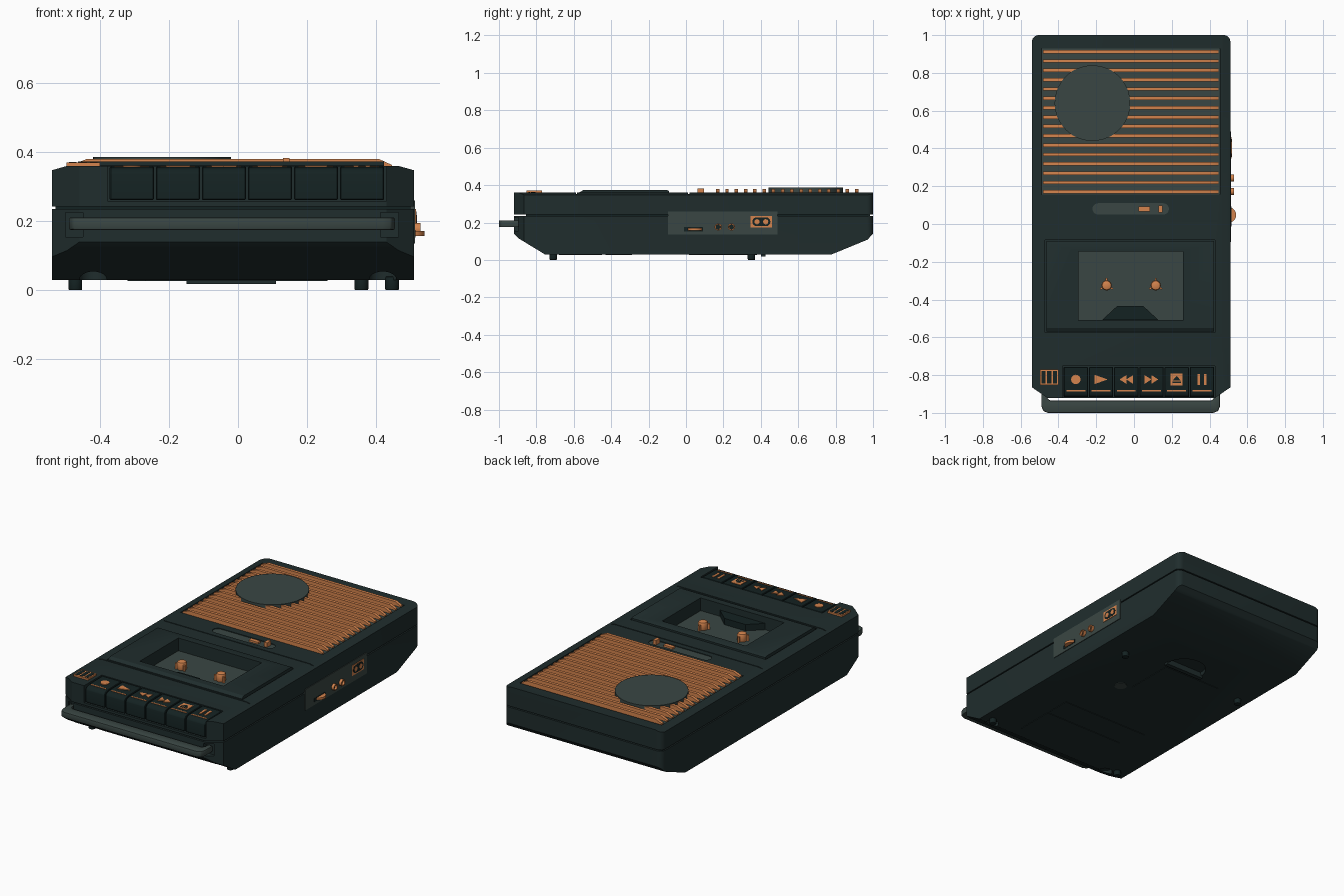
import bpy, bmesh, math


def mat(name, rgb):
    m = bpy.data.materials.new(name)
    m.diffuse_color = (*rgb, 1)
    return m


CASE = mat("case", (0.014, 0.026, 0.026))
DARK = mat("dark", (0.007, 0.016, 0.016))
LIGHT = mat("light", (0.042, 0.062, 0.057))
ACCENT = mat("accent", (0.66, 0.23, 0.075))


def prism(name, pts, axis, a, b, m=CASE):
    """Extrude a 2D outline along an axis from a to b."""
    put = {"x": lambda u, v, w: (w, u, v), "y": lambda u, v, w: (u, w, v),
           "z": lambda u, v, w: (u, v, w)}[axis]
    bm = bmesh.new()
    lo = [bm.verts.new(put(u, v, a)) for u, v in pts]
    hi = [bm.verts.new(put(u, v, b)) for u, v in pts]
    bm.faces.new(lo)
    bm.faces.new(hi)
    for i in range(len(pts)):
        j = (i + 1) % len(pts)
        bm.faces.new((lo[i], lo[j], hi[j], hi[i]))
    bmesh.ops.recalc_face_normals(bm, faces=bm.faces)
    me = bpy.data.meshes.new(name)
    bm.to_mesh(me)
    bm.free()
    me.materials.append(m)
    ob = bpy.data.objects.new(name, me)
    bpy.context.collection.objects.link(ob)
    return ob


def box(name, x0, x1, y0, y1, z0, z1, m=CASE):
    return prism(name, [(x0, y0), (x1, y0), (x1, y1), (x0, y1)], "z", z0, z1, m)


def arc(u, v, r, a0=0, a1=360, n=32):
    full = a1 - a0 == 360
    return [(u + r * math.cos(t), v + r * math.sin(t)) for t in
            (math.radians(a0 + (a1 - a0) * i / n) for i in range(n if full else n + 1))]


def apply(ob, mod):
    bpy.context.view_layer.objects.active = ob
    bpy.ops.object.modifier_apply(modifier=mod.name)


def boolean(ob, cutter, op="DIFFERENCE"):
    cutter.hide_render = True
    mod = ob.modifiers.new("cut", "BOOLEAN")
    mod.operation, mod.object, mod.solver = op, cutter, "EXACT"
    apply(ob, mod)
    bpy.data.objects.remove(cutter)


def bevel(ob, w, n=2):
    mod = ob.modifiers.new("bevel", "BEVEL")
    mod.width, mod.segments, mod.limit_method = w, n, "ANGLE"
    apply(ob, mod)


# case halves: intersection of side, plan and front silhouettes
side = [(-0.755, 0.03), (0.78, 0.03), (0.97, 0.108), (1, 0.14), (1, 0.36),
        (-0.92, 0.36), (-0.92, 0.14), (-0.895, 0.115)]
plan = ([(-0.54, -0.865), (-0.46, -0.92), (0.43, -0.92), (0.51, -0.865)]
        + arc(0.475, 0.965, 0.035, 0, 90, 6) + arc(-0.505, 0.965, 0.035, 90, 180, 6))
sections = {
    "lower_case": [(-1, -0.1), (1, -0.1), (1, 0.236), (-1, 0.236)],
    "upper_case": [(-1, 0.243), (1, 0.243), (1, 0.2485), (0.51, 0.348), (0.46, 0.362),
                   (0.44, 0.4), (-0.47, 0.4), (-0.49, 0.362), (-0.54, 0.348), (-1, 0.2485)]}
halves = []
for name, sec in sections.items():
    ob = prism(name, side, "x", -0.8, 0.8)
    boolean(ob, prism("plan_cutter", plan, "z", -0.2, 0.6), "INTERSECT")
    boolean(ob, prism("section_cutter", sec, "y", -1.3, 1.3), "INTERSECT")
    halves.append(ob)
lower, upper = halves
box("seam_core", -0.53, 0.50, -0.855, 0.985, 0.225, 0.254, DARK)

# openings in the upper case
for c in [(-0.49, 0.455, 0.155, 0.93, 0.35, 0.5), (-0.47, 0.43, -0.575, -0.085, 0.345, 0.5),
          (-0.295, 0.26, -0.51, -0.145, 0.29, 0.5), (-0.378, 0.43, -1.1, -0.752, 0.258, 0.5),
          (-0.8, 0.8, 0.012, 0.018, 0.353, 0.5), (-0.8, 0.8, -0.588, -0.582, 0.353, 0.5)]:
    boolean(upper, box("cutter", *c))
slot = arc(0.155, 0.08, 0.03, -90, 90, 10) + arc(-0.19, 0.08, 0.03, 90, 270, 10)
boolean(upper, prism("cutter", slot, "z", 0.35, 0.5))

# openings in the lower case: handle pockets, screw wells, battery finger notch
for x in (-0.475, 0.44):
    boolean(lower, box("cutter", x - 0.026, x + 0.026, -1.1, -0.885, 0.155, 0.226))
for x in (-0.42, 0.42):
    boolean(lower, prism("cutter", arc(x, -0.755, 0.04, n=24), "z", -0.1, 0.06))
boolean(lower, prism("cutter", arc(-0.02, 0.42, 0.12, 0, 180, 20), "z", -0.1, 0.055))

# speaker grille
box("grille_base", -0.488, 0.453, 0.157, 0.928, 0.345, 0.355, LIGHT)
bar = [(-0.483, 0.352), (-0.483, 0.363), (-0.44, 0.38), (0.41, 0.38), (0.447, 0.363), (0.447, 0.352)]
for i in range(16):
    y = 0.17 + i * 0.0495
    prism(f"grille_bar_{i}", bar, "y", y - 0.009, y + 0.009, ACCENT)
prism("speaker_disc", arc(-0.22, 0.64, 0.2, n=64), "z", 0.35, 0.386, LIGHT)

# indicator slot with two small switches
prism("indicator_strip", slot, "z", 0.345, 0.356, LIGHT)
box("indicator_lamp", 0.025, 0.085, 0.067, 0.092, 0.35, 0.367, ACCENT)
box("indicator_switch", 0.13, 0.15, 0.062, 0.097, 0.35, 0.383, ACCENT)

# cassette door with window
door = prism("cassette_door", [(-0.57, 0.342), (-0.57, 0.361), (-0.55, 0.373), (-0.1, 0.373),
                               (-0.09, 0.368), (-0.09, 0.342)], "x", -0.464, 0.424)
boolean(door, box("cutter", -0.295, 0.26, -0.51, -0.145, 0.3, 0.5))
box("cassette_bay_floor", -0.294, 0.259, -0.509, -0.146, 0.285, 0.297, LIGHT)
prism("tape_head_cover", [(-0.17, -0.509), (0.13, -0.509), (0.05, -0.435), (-0.09, -0.435)],
      "z", 0.29, 0.335, DARK)
for x in (-0.145, 0.115):
    hub = prism("spindle_hub", arc(x, -0.325, 0.027, n=16), "z", 0.29, 0.345, ACCENT)
    bevel(hub, 0.012)
    for k in range(3):
        a = math.radians(90 + 120 * k)
        d, p = (math.cos(a), math.sin(a)), (-math.sin(a) * 0.005, math.cos(a) * 0.005)
        fin = [(x + s * p[0] + r * d[0], -0.325 + s * p[1] + r * d[1])
               for r, s in ((0, -1), (0.038, -1), (0.038, 1), (0, 1))]
        prism("spindle_fin", fin, "z", 0.29, 0.33, ACCENT)

# piano keys with symbols
key_profile = [(-0.757, 0.262), (-0.757, 0.359), (-0.885, 0.357), (-0.905, 0.352),
               (-0.917, 0.338), (-0.917, 0.262)]


def icon(pts):
    prism("key_symbol", pts, "z", 0.35, 0.3615, ACCENT)


def rect(x, y, w, h):
    return [(x - w, y - h), (x + w, y - h), (x + w, y + h), (x - w, y + h)]


def tri(x, y, w, h):
    return [(x - w, y - h), (x + w, y), (x - w, y + h)]


for i in range(6):
    x0 = -0.374 + i * 0.1335
    cx, cy = x0 + 0.066, -0.823
    key = prism(f"key_{i}", key_profile, "x", x0 + 0.002, x0 + 0.1305, DARK)
    bevel(key, 0.003, 1)
    prism("key_line", rect(cx, -0.882, 0.05, 0.004), "z", 0.35, 0.3595, ACCENT)
    if i == 0:
        icon(arc(cx, cy, 0.025, n=24))
    elif i == 1:
        icon(tri(cx, cy, 0.035, 0.025))
    elif i in (2, 3):
        for s in (-0.018, 0.018):
            icon(tri(cx + s, cy, 0.018 * (-1 if i == 2 else 1), 0.023))
    elif i == 4:
        prism("eject_plate", rect(cx, cy, 0.032, 0.031), "z", 0.35, 0.361, ACCENT)
        prism("eject_arrow", [(cx - 0.022, cy - 0.006), (cx + 0.022, cy - 0.006), (cx, cy + 0.019)],
              "z", 0.35, 0.3622, DARK)
        prism("eject_bar", rect(cx, cy - 0.016, 0.022, 0.004), "z", 0.35, 0.3622, DARK)
    else:
        for s in (-0.017, 0.017):
            icon(rect(cx + s, cy, 0.007, 0.03))

# tape counter
box("counter_frame", -0.497, -0.4, -0.853, -0.77, 0.34, 0.37, ACCENT)
for x in (-0.479, -0.4485, -0.418):
    prism("counter_window", rect(x, -0.8115, 0.011, 0.034), "z", 0.34, 0.3712, DARK)

# carrying handle
handle = prism("handle", [(-0.49, -0.89), (-0.49, -0.965), (-0.48, -0.99), (-0.455, -1), (0.42, -1),
                          (0.445, -0.99), (0.455, -0.965), (0.455, -0.89), (0.425, -0.89),
                          (0.425, -0.92), (0.41, -0.935), (-0.445, -0.935), (-0.46, -0.92),
                          (-0.46, -0.89)], "z", 0.175, 0.211, LIGHT)
bevel(handle, 0.005)

# right side connector panel
prism("side_panel", [(-0.095, 0.135), (0.49, 0.135), (0.49, 0.26), (-0.095, 0.26)],
      "x", 0.5, 0.514, LIGHT)
prism("volume_slot", rect(0.04, 0.164, 0.052, 0.011), "x", 0.505, 0.5155, DARK)
prism("volume_wheel", arc(0.5, 0.048, 0.041, n=40), "z", 0.157, 0.171, ACCENT)
for y in (0.172, 0.243):
    ring = prism("jack_ring", arc(y, 0.176, 0.019, n=24), "x", 0.505, 0.53, ACCENT)
    boolean(ring, prism("cutter", arc(y, 0.176, 0.013, n=24), "x", 0.515, 0.6))
    prism("jack_hole", arc(y, 0.176, 0.0125, n=24), "x", 0.505, 0.517, DARK)
prism("power_socket_frame", rect(0.403, 0.204, 0.057, 0.031), "x", 0.505, 0.5165, ACCENT)
prism("power_socket_well", arc(0.427, 0.204, 0.024, -90, 90, 10) + arc(0.379, 0.204, 0.024, 90, 270, 10),
      "x", 0.505, 0.5175, DARK)
for y in (0.38, 0.426):
    prism("power_pin", arc(y, 0.204, 0.014, n=16), "x", 0.505, 0.5185, ACCENT)

# underside: feet, battery cover, labels, latch, screw cap
for x, y in ((-0.472, -0.71), (0.447, -0.71), (0.358, 0.35), (-0.472, 0.35)):
    bevel(prism("foot", arc(x, y, 0.02, n=20), "z", 0, 0.04, DARK), 0.004)
for n, c in {"front_label": (-0.27, 0.26, -0.68, -0.45), "middle_label": (-0.32, 0.26, -0.43, -0.29),
             "battery_cover": (-0.3, 0.08, 0.08, 0.38)}.items():
    box(n, *c, 0.027, 0.04)
box("battery_latch", -0.15, 0.11, 0.4, 0.425, 0.018, 0.04)
prism("screw_cap", arc(0.14, 0.05, 0.035, n=24), "z", 0.026, 0.04, LIGHT)

# smooth rounded surfaces, keep sharp edges
bpy.ops.object.select_all(action="SELECT")
bpy.ops.object.shade_smooth_by_angle(angle=math.radians(30))
